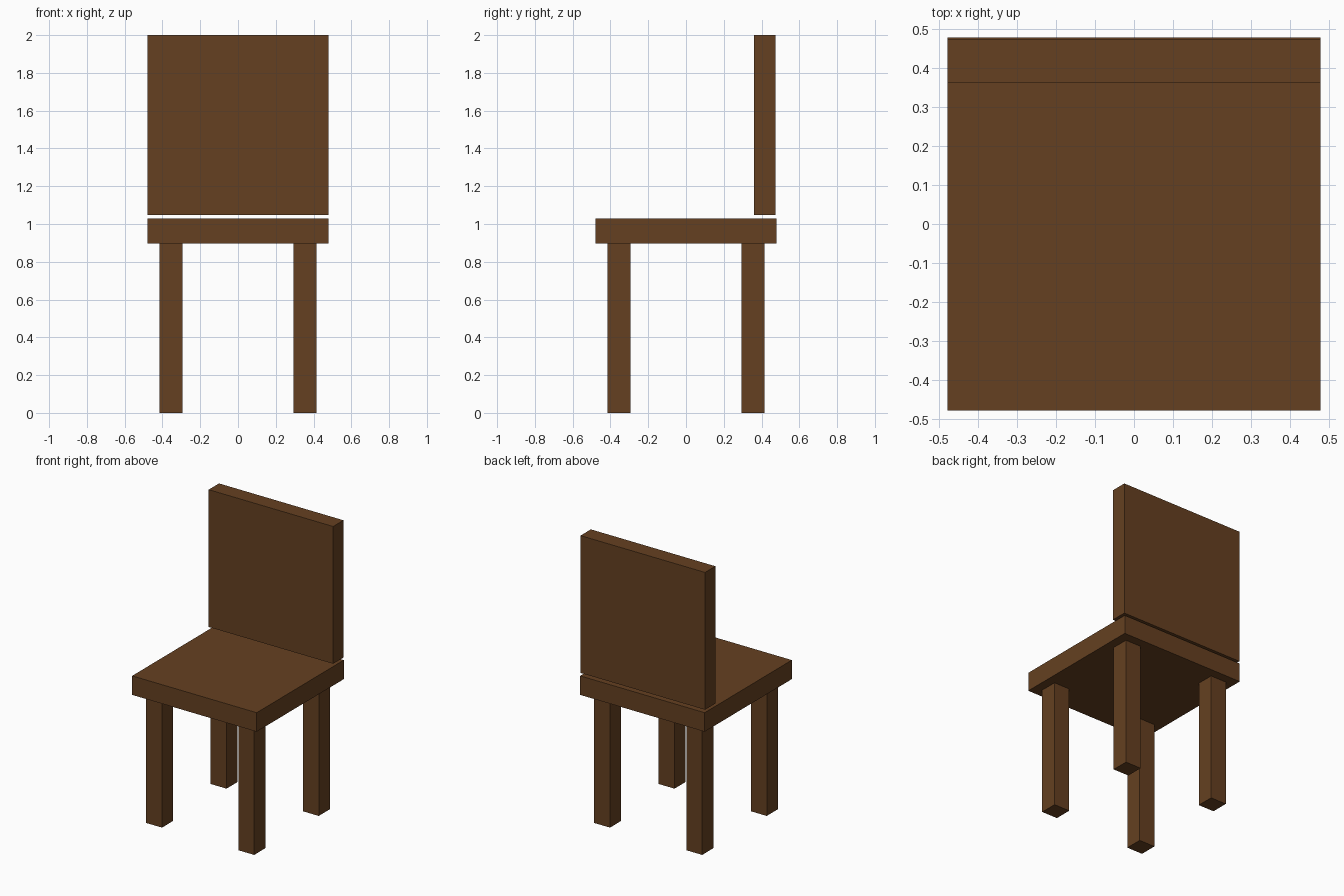
import bpy

if "Cube" in bpy.data.objects:
    bpy.data.objects.remove(bpy.data.objects["Cube"])

wood = bpy.data.materials.new("brown_wood")
wood.diffuse_color = (0.130, 0.051, 0.015, 1.0)
wood.use_nodes = True
wood.node_tree.nodes["Principled BSDF"].inputs["Base Color"].default_value = wood.diffuse_color


def box(name, low, high):
    """Axis-aligned board between two opposite corners."""
    centre = [(a + b) / 2 for a, b in zip(low, high)]
    bpy.ops.mesh.primitive_cube_add(size=1, location=centre)
    obj = bpy.context.object
    obj.name = name
    obj.scale = [b - a for a, b in zip(low, high)]
    bpy.ops.object.transform_apply(location=False, rotation=False, scale=True)
    obj.data.materials.append(wood)
    return obj


HALF = 0.478

# Square seat slab
box("seat", (-HALF, -HALF, 0.896), (HALF, HALF, 1.028))

# Backrest panel, floating just above the seat
box("backrest", (-HALF, 0.361, 1.047), (HALF, 0.474, 2.0))

# Four square legs
LEG, R = 0.354, 0.061
for side, sx in (("left", -1), ("right", 1)):
    for end, sy in (("front", -1), ("back", 1)):
        x, y = sx * LEG, sy * LEG
        box(f"{end}_{side}_leg", (x - R, y - R, 0), (x + R, y + R, 0.896))
